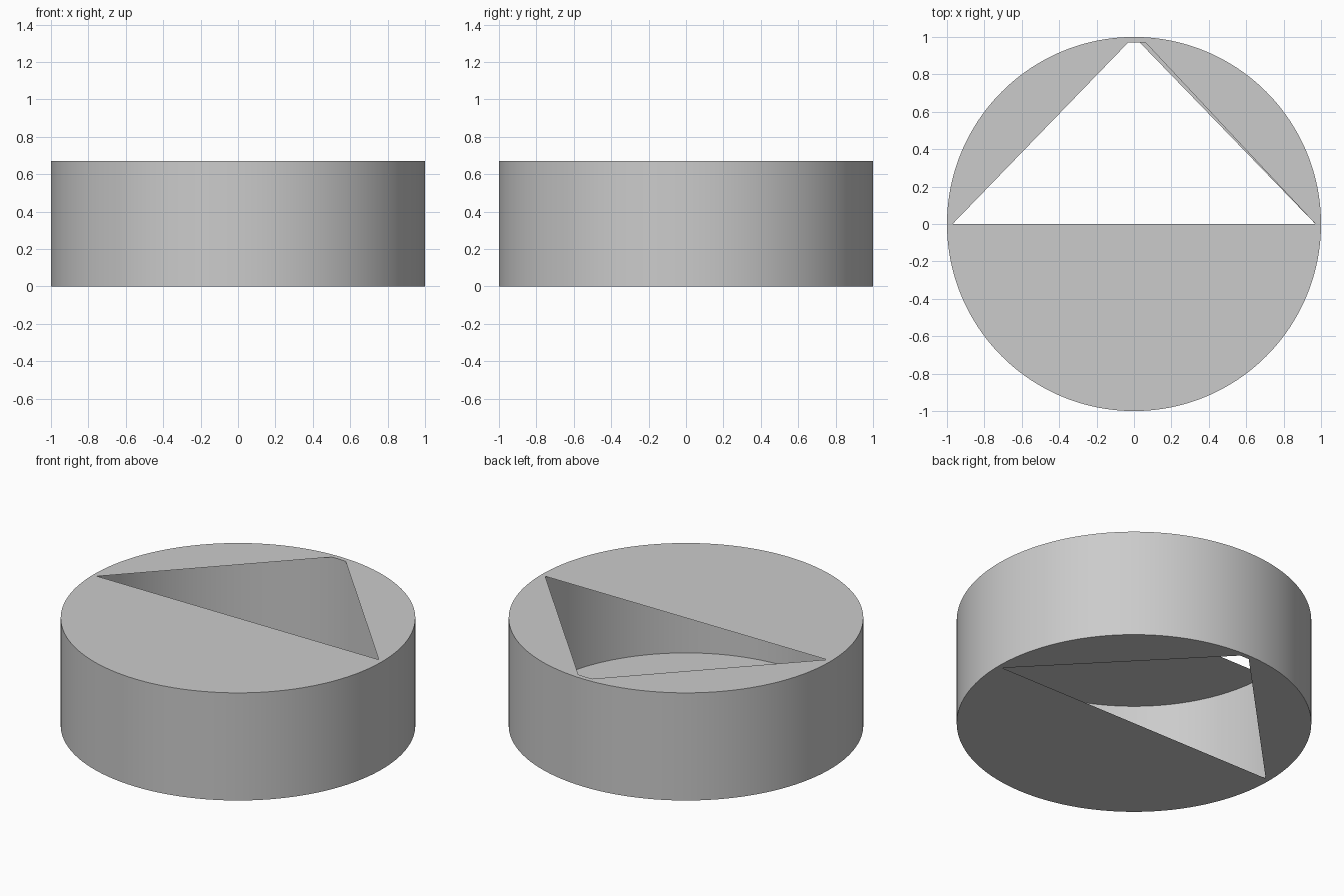
import bpy, bmesh
from math import cos, sin, tau, radians

if "Cube" in bpy.data.objects:
    bpy.data.objects.remove(bpy.data.objects["Cube"])

N = 192            # sides of the round walls
R_OUT, R_IN, H = 1.0, 0.97, 0.67

bm = bmesh.new()


def ring(r, z):
    return [bm.verts.new((r * cos(tau * i / N), r * sin(tau * i / N), z)) for i in range(N)]


def bridge(a, b):
    for i in range(N):
        j = (i + 1) % N
        bm.faces.new((a[i], a[j], b[j], b[i]))


out_lo, out_hi = ring(R_OUT, 0), ring(R_OUT, H)
in_lo, in_hi = ring(R_IN, 0), ring(R_IN, H)

# Outer wall, inner wall and the two flat rims
bridge(out_lo, out_hi)
bridge(in_hi, in_lo)
bridge(out_hi, in_hi)
bridge(in_lo, out_lo)


# Flat caps: circle segments left around a triangular opening
def cap(inner, corners, flip):
    for a, b in zip(corners, corners[1:] + [corners[0] + N]):
        if b - a > 1:
            vs = [inner[i % N] for i in range(a, b + 1)]
            bm.faces.new(vs[::-1] if flip else vs)


cap(in_hi, [0, 46, 47, 48, 49, 96], False)
cap(in_lo, [0, 47, 48, 49, 96], True)

mesh = bpy.data.meshes.new("hollow_drum")
bm.to_mesh(mesh)
bm.free()
drum = bpy.data.objects.new("hollow_drum", mesh)
bpy.context.collection.objects.link(drum)

bpy.context.view_layer.objects.active = drum
drum.select_set(True)
bpy.ops.object.shade_smooth_by_angle(angle=radians(30))
